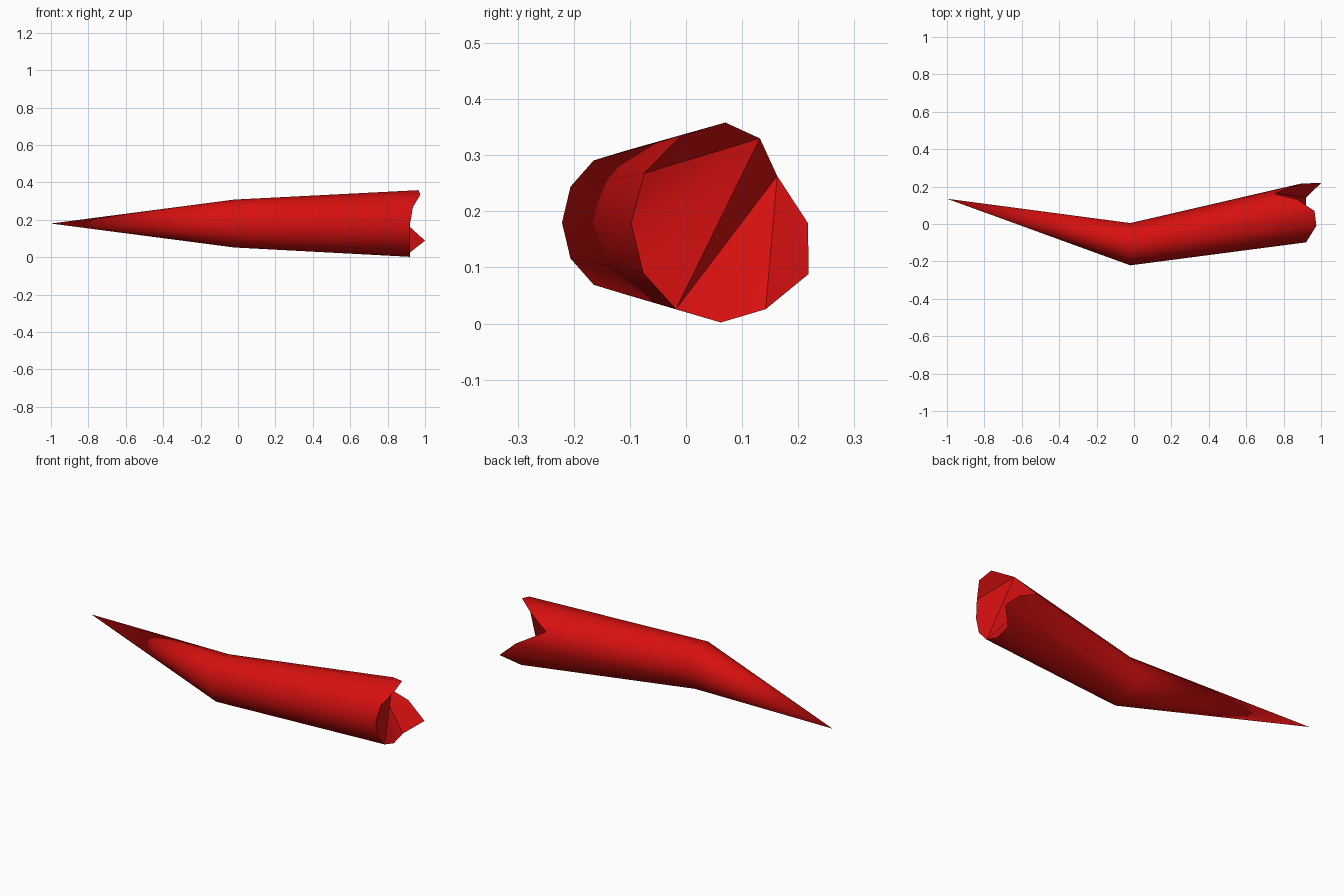
import bpy, bmesh, math

cube = bpy.data.objects.get("Cube")
if cube:
    bpy.data.objects.remove(cube, do_unlink=True)

red = bpy.data.materials.new("deep_red")
red.use_nodes = True
colour = (0.68, 0.005, 0.005, 1)
red.diffuse_color = colour
red.node_tree.nodes["Principled BSDF"].inputs["Base Color"].default_value = colour

SIDES = 12
BEND_X, BASE_X = -0.02, 0.92


def ring_point(k, x):
    """Point k of the elliptical section at x, on the thick half of the horn."""
    t = (x - BEND_X) / (BASE_X - BEND_X)
    a = k * math.tau / SIDES
    y = -0.108 + 0.17 * t + (0.113 + 0.047 * t) * math.cos(a)
    z = 0.18 - 0.001 * t + (0.128 + 0.049 * t) * math.sin(a)
    return x, y, z


bm = bmesh.new()

# Shaft: pointed tip, bend ring and jagged broken end, counted from the back
broken_x = [0.9, 0.75, 0.87, 0.965, 0.975, 0.935, 0.92, 0.92, 0.92, 0.92, 0.92, 1.0]
tip = bm.verts.new((-1, 0.135, 0.18))
bend = [bm.verts.new(ring_point(k, BEND_X)) for k in range(SIDES)]
end = [bm.verts.new(ring_point(k, x)) for k, x in enumerate(broken_x)]
for k in range(SIDES):
    n = (k + 1) % SIDES
    bm.faces.new((tip, bend[n], bend[k]))
    bm.faces.new((bend[k], bend[n], end[n], end[k]))

# Splintered end: fans of shards spreading from the notch
shards = [(1, k, (k + 1) % SIDES) for k in range(8, SIDES)]
shards += [(2, k, k + 1) for k in range(5, 8)]
shards += [(1, 2, 8), (2, 3, 5), (3, 4, 5)]
for shard in shards:
    bm.faces.new([end[k] for k in shard])

bmesh.ops.recalc_face_normals(bm, faces=bm.faces)
mesh = bpy.data.meshes.new("broken_horn")
bm.to_mesh(mesh)
bm.free()
mesh.materials.append(red)
horn = bpy.data.objects.new("broken_horn", mesh)
bpy.context.collection.objects.link(horn)

# Smooth sides with crisp broken edges
bpy.ops.object.select_all(action="DESELECT")
horn.select_set(True)
bpy.context.view_layer.objects.active = horn
bpy.ops.object.shade_smooth_by_angle(angle=math.radians(35))
